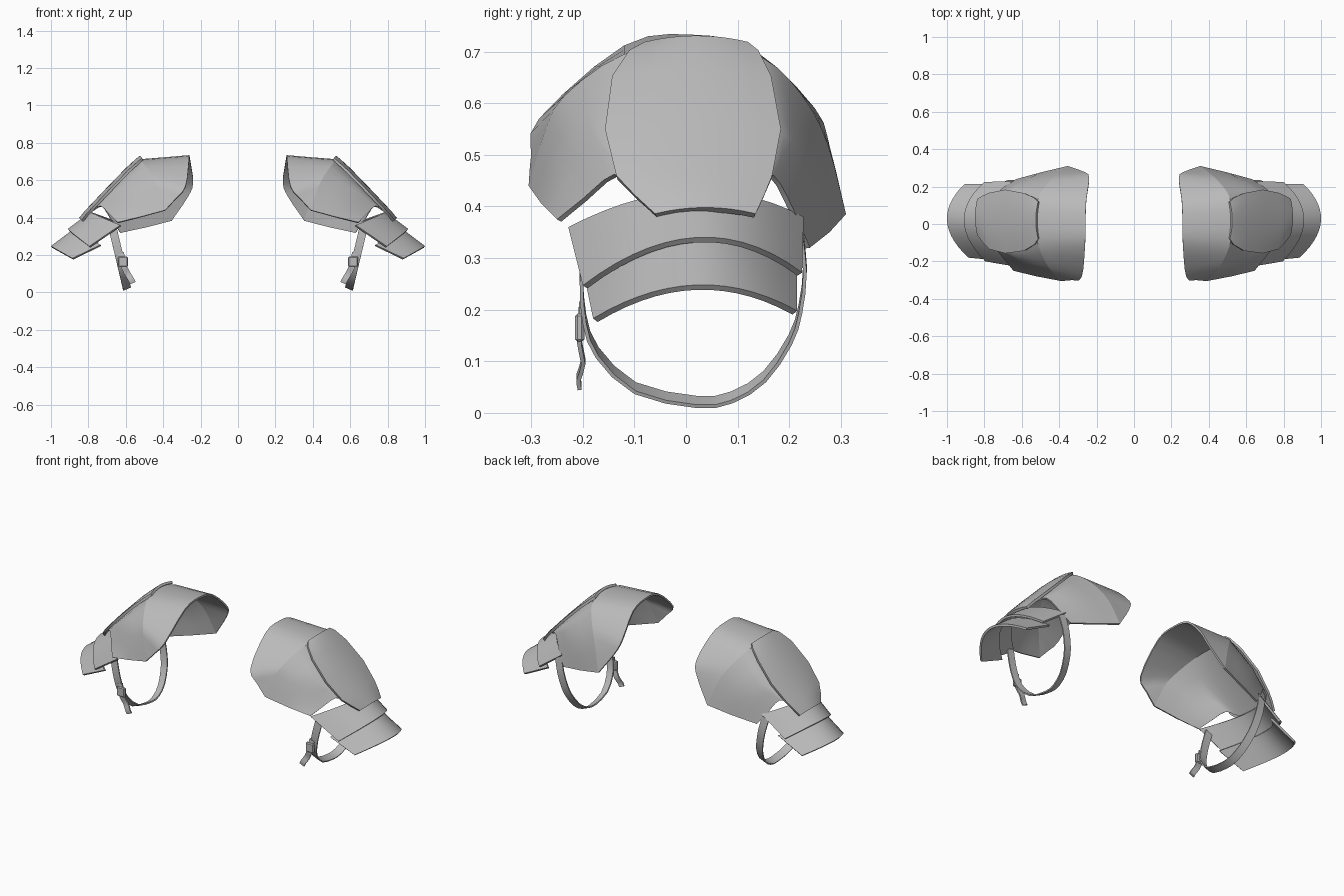
import bpy, bmesh, math
from mathutils import Vector as V

cube = bpy.data.objects.get("Cube")
if cube:
    bpy.data.objects.remove(cube, do_unlink=True)

steel = bpy.data.materials.new("plain grey")
steel.use_nodes = True
GREY = (0.5, 0.5, 0.5, 1)
steel.diffuse_color = GREY
steel.node_tree.nodes["Principled BSDF"].inputs["Base Color"].default_value = GREY


def finish(name, bm, thick=0):
    me = bpy.data.meshes.new(name)
    bm.to_mesh(me)
    bm.free()
    me.materials.append(steel)
    ob = bpy.data.objects.new(name, me)
    bpy.context.collection.objects.link(ob)
    bpy.ops.object.select_all(action='DESELECT')
    ob.select_set(True)
    bpy.context.view_layer.objects.active = ob
    if thick:
        mod = ob.modifiers.new("thickness", 'SOLIDIFY')
        mod.thickness = thick
        mod.offset = -1
        bpy.ops.object.modifier_apply(modifier=mod.name)
    bpy.ops.object.shade_smooth_by_angle(angle=math.radians(35))


def smooth_line(pts, n=3):
    """Curve passing through all the points."""
    pts = [V(p) for p in pts]
    ext = [2 * pts[0] - pts[1]] + pts + [2 * pts[-1] - pts[-2]]
    out = []
    for a, b, c, d in zip(ext, ext[1:], ext[2:], ext[3:]):
        for k in range(n):
            t = k / n
            out.append(b + (c - a) * t / 2 + (2 * a - 5 * b + 4 * c - d) * t * t / 2
                       + (3 * b - a - 3 * c + d) * t ** 3 / 2)
    return out + [pts[-1]]


def sheet(name, rows, inside, thick=0.01):
    """Plate lofted through rows of points, made for both sides."""
    for side, s in (("left", 1), ("right", -1)):
        bm = bmesh.new()
        grid = [[bm.verts.new((p[0] * s, p[1], p[2])) for p in r] for r in rows]
        for a, b in zip(grid, grid[1:]):
            for i in range(len(a) - 1):
                bm.faces.new((a[i], a[i + 1], b[i + 1], b[i]))
        bmesh.ops.remove_doubles(bm, verts=bm.verts[:], dist=0.0005)
        bm.normal_update()
        ref = V((inside[0] * s, inside[1], inside[2]))
        if sum(f.normal.dot(f.calc_center_median() - ref) * f.calc_area() for f in bm.faces) < 0:
            bmesh.ops.reverse_faces(bm, faces=bm.faces[:])
        finish(f"{side}_{name}", bm, thick)


def arch(front, top, back, n=14):
    f, t, b = V(front), V(top), V(back)
    rise = t - (f + b) / 2
    return [f.lerp(b, k / n) + rise * 4 * (k / n) * (1 - k / n) for k in range(n + 1)]


def between(a, b, t):
    return [p.lerp(q, t) for p, q in zip(a, b)]


# Flared neck guard and shoulder shell share the crease row
neck = smooth_line([(.39, -.305, .44), (.335, -.30, .50), (.28, -.285, .57), (.262, -.12, .712),
                    (.26, .01, .733), (.255, .13, .705), (.24, .25, .59), (.27, .28, .51),
                    (.355, .31, .385)])
crease = smooth_line([(.39, -.305, .44), (.42, -.275, .54), (.455, -.235, .615), (.51, -.12, .695),
                      (.53, .02, .712), (.51, .145, .69), (.455, .225, .615), (.40, .275, .52),
                      (.355, .31, .385)])
middle = smooth_line([(.52, -.28, .405), (.55, -.245, .49), (.60, -.20, .54), (.66, -.14, .555),
                      (.69, .015, .55), (.66, .165, .55), (.60, .22, .51), (.54, .255, .44),
                      (.49, .278, .35)])
arm = smooth_line([(.645, -.25, .375), (.685, -.20, .415), (.735, -.14, .462), (.785, -.09, .44),
                   (.81, .02, .42), (.785, .13, .44), (.73, .17, .46), (.68, .21, .39),
                   (.63, .24, .32)])
core = (.5, 0, .35)
sheet("neck_flare", [neck, between(neck, crease, .5), crease], core)
sheet("shoulder_shell", [crease, between(crease, middle, .5), middle,
                         between(middle, arm, .5), arm], core)

# Raised top plate: x, z, front y, back y for each row
plate = []
for x, z, y0, y1 in [(.525, .731, -.08, .12), (.545, .715, -.11, .14), (.60, .665, -.143, .165),
                     (.70, .562, -.157, .184), (.785, .472, -.135, .167), (.82, .435, -.10, .152),
                     (.85, .398, -.06, .135)]:
    plate.append(arch((x - .012, y0, z - .012), (x, (y0 + y1) / 2, z), (x - .012, y1, z - .012), 8))
sheet("top_plate", plate, core, 0.014)

# Overlapping arm lames
for name, upper, lower in [
    ("upper_lame", arch((.63, -.228, .36), (.79, .01, .43), (.65, .228, .38)),
     arch((.795, -.20, .247), (.91, .02, .34), (.80, .225, .272))),
    ("lower_lame", arch((.735, -.195, .255), (.88, .01, .338), (.75, .215, .275)),
     arch((.885, -.18, .183), (1.0, .02, .248), (.905, .215, .198))),
]:
    sheet(name, [upper, between(upper, lower, .5), lower], (.7, 0, .1), 0.012)


# Strap loop and its hanging tail
def ribbon(name, path, half, thick, inside):
    w = V((.92, 0, -.39)) * half
    sheet(name, [[p - w for p in path], [p + w for p in path]], inside, thick)


loop = [(-.20, .34), (-.206, .26), (-.20, .18), (-.175, .115), (-.10, .045), (.02, .018),
        (.09, .027), (.155, .068), (.205, .14), (.225, .20), (.234, .28), (.225, .36)]
ribbon("strap", smooth_line([(.588 + .24 * z, y, z) for y, z in loop], 2),
       .022, .007, (.63, .01, .2))
ribbon("strap_tail", smooth_line([(.625, -.207, .21), (.61, -.211, .14), (.59, -.203, .10),
                                  (.572, -.212, .07), (.562, -.21, .05)], 2),
       .016, .008, (.6, 0, .15))

# Buckle
for side, s in (("left", 1), ("right", -1)):
    bm = bmesh.new()
    bmesh.ops.create_cube(bm, size=1)
    bmesh.ops.scale(bm, vec=(.052, .018, .055), verts=bm.verts[:])
    bmesh.ops.bevel(bm, geom=bm.edges[:], offset=.005, segments=1, affect='EDGES')
    bmesh.ops.translate(bm, vec=(.615 * s, -.206, .165), verts=bm.verts[:])
    finish(f"{side}_buckle", bm)
